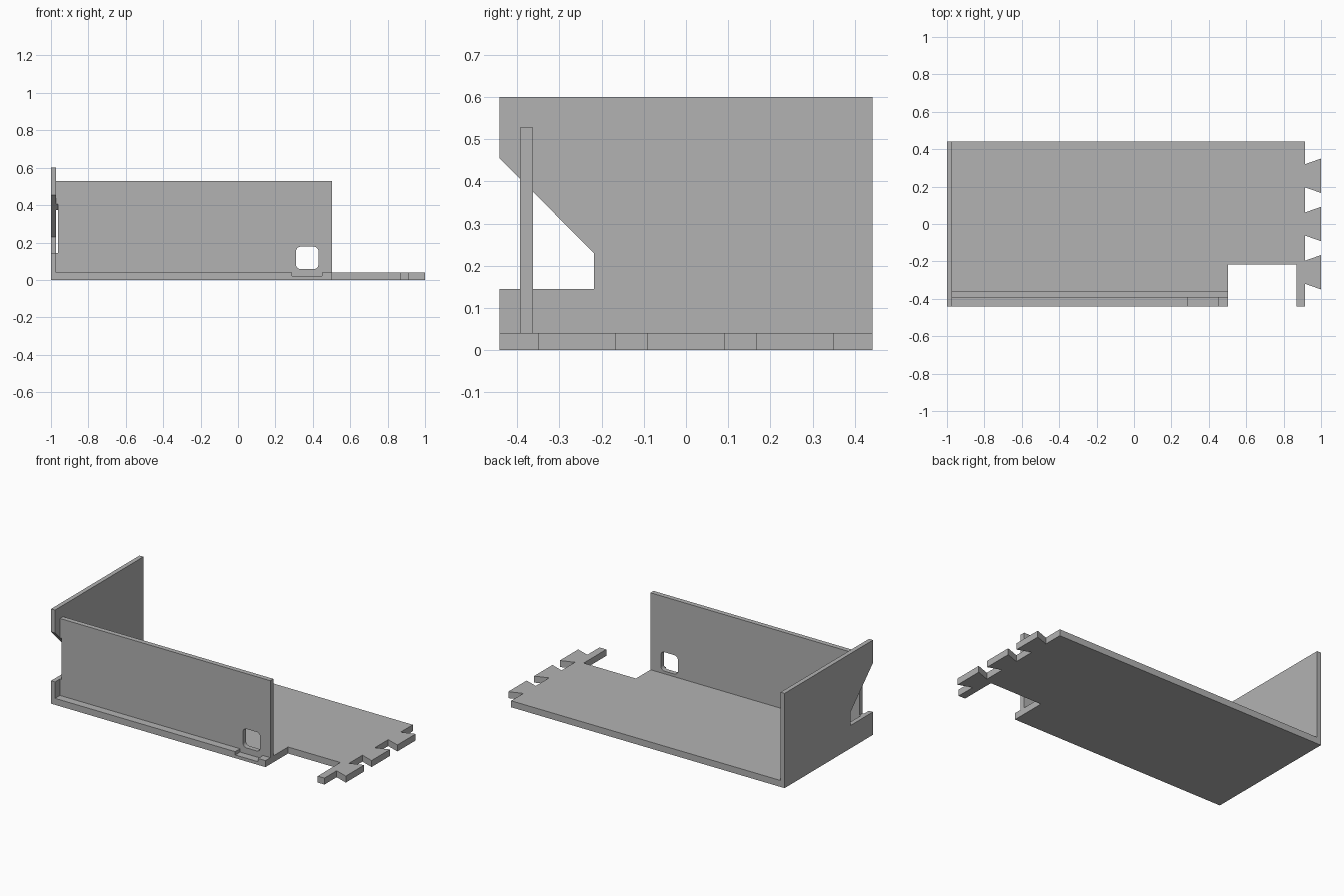
import bpy, bmesh
from math import cos, sin, pi
from mathutils import Vector

cube = bpy.data.objects.get("Cube")
if cube:
    bpy.data.objects.remove(cube, do_unlink=True)

grey = bpy.data.materials.new("light grey")
grey.use_nodes = True
grey.diffuse_color = (0.448, 0.448, 0.448, 1)
grey.node_tree.nodes["Principled BSDF"].inputs["Base Color"].default_value = grey.diffuse_color


def prism(name, outline, axis, low, high):
    """Extrude a 2D outline along the given axis from low to high."""
    def place(a, b):
        point = [a, b]
        point.insert(axis, low)
        return point
    bm = bmesh.new()
    face = bm.faces.new([bm.verts.new(place(a, b)) for a, b in outline])
    shift = Vector((0, 0, 0))
    shift[axis] = high - low
    result = bmesh.ops.extrude_face_region(bm, geom=[face], use_keep_orig=True)
    moved = [v for v in result["geom"] if isinstance(v, bmesh.types.BMVert)]
    bmesh.ops.translate(bm, verts=moved, vec=shift)
    bmesh.ops.recalc_face_normals(bm, faces=bm.faces)
    mesh = bpy.data.meshes.new(name)
    bm.to_mesh(mesh)
    bm.free()
    mesh.materials.append(grey)
    obj = bpy.data.objects.new(name, mesh)
    bpy.context.collection.objects.link(obj)
    return obj


def rect(a0, a1, b0, b1):
    return [(a0, b0), (a1, b0), (a1, b1), (a0, b1)]


def rounded(ca, cb, half, radius, steps=6):
    points = []
    for corner, (sa, sb) in enumerate([(1, 1), (-1, 1), (-1, -1), (1, -1)]):
        for i in range(steps + 1):
            t = (corner + i / steps) * pi / 2
            points.append((ca + sa * (half - radius) + radius * cos(t),
                           cb + sb * (half - radius) + radius * sin(t)))
    return points


def cut(target, cutter):
    cutter.hide_render = True
    cutter.display_type = 'WIRE'
    mod = target.modifiers.new(cutter.name, 'BOOLEAN')
    mod.operation = 'DIFFERENCE'
    mod.solver = 'EXACT'
    mod.object = cutter


BACK, FRONT = 0.442, -0.442
FLOOR, WALL_X, END_X = 0.041, -0.972, 0.915

# Floor panel with a front notch and three dovetails on its end
outline = [(WALL_X, BACK), (WALL_X, FRONT), (0.502, FRONT), (0.502, -0.216),
           (0.868, -0.216), (0.868, FRONT), (END_X, FRONT)]
for centre in (-0.258, 0, 0.258):
    outline += [(END_X, centre - 0.062), (1, centre - 0.092),
                (1, centre + 0.092), (END_X, centre + 0.062)]
outline.append((END_X, BACK))
floor = prism("floor_panel", outline, 2, 0, FLOOR)

# Shallow groove in the front ledge, below the window
cut(floor, prism("groove_cutter", rect(0.29, 0.45, -0.5, -0.393), 2, 0.02, 0.1))

# End wall with an angled opening at its front edge
prism("end_wall", [(FRONT, 0), (BACK, 0), (BACK, 0.6), (FRONT, 0.6), (FRONT, 0.455),
                   (-0.218, 0.23), (-0.218, 0.145), (FRONT, 0.145)], 0, -1, WALL_X)

# Front wall, trimmed beside the opening and pierced by a rounded window
front = prism("front_wall", rect(WALL_X, 0.502, FLOOR, 0.528), 1, -0.393, -0.362)
cut(front, prism("opening_cutter", [(-0.5, 0.145), (-0.218, 0.145), (-0.218, 0.23),
                                    (-0.5, 0.513)], 0, -1.1, -0.962))
cut(front, prism("window_cutter", rounded(0.37, 0.118, 0.06, 0.025), 1, -0.45, -0.3))
